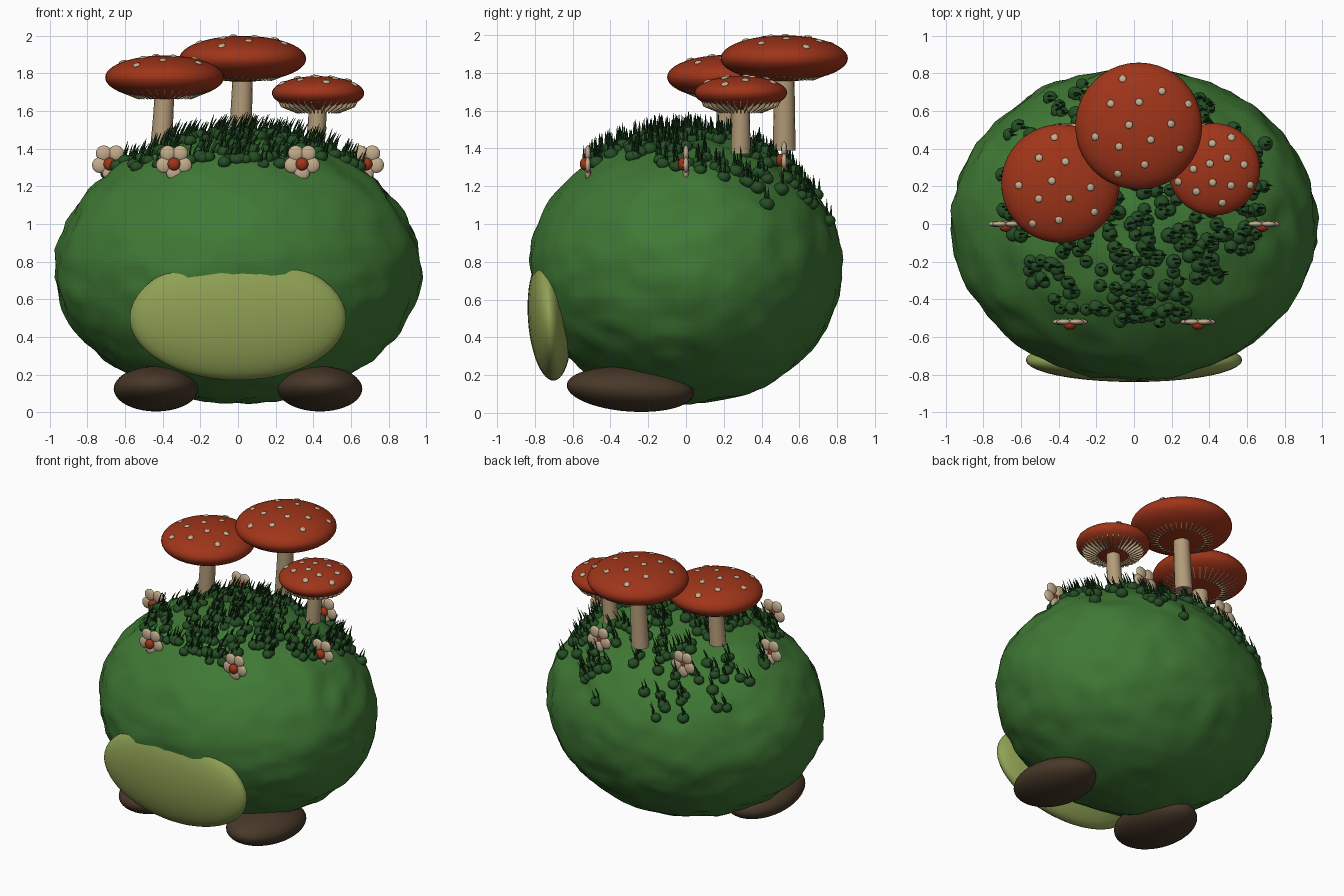
import bpy, bmesh, math, random
from math import sin, cos, pi, sqrt
from mathutils import Matrix, Vector, noise

random.seed(4)
if "Cube" in bpy.data.objects:
    bpy.data.objects.remove(bpy.data.objects["Cube"])


def material(name, rgb):
    m = bpy.data.materials.new(name)
    m.use_nodes = True
    m.diffuse_color = (*rgb, 1)
    m.node_tree.nodes["Principled BSDF"].inputs["Base Color"].default_value = (*rgb, 1)
    return m


MOSS = material("moss green", (0.05, 0.19, 0.035))
BELLY = material("pale green", (0.28, 0.36, 0.09))
BROWN = material("dark brown", (0.065, 0.04, 0.022))
RED = material("cap red", (0.35, 0.035, 0.01))
CREAM = material("stem cream", (0.45, 0.33, 0.19))
PETAL = material("petal cream", (0.55, 0.42, 0.27))
LEAF = material("leaf green", (0.018, 0.075, 0.018))
GRASS = material("grass green", (0.008, 0.04, 0.008))


def finish(bm, name, mat):
    mesh = bpy.data.meshes.new(name)
    bmesh.ops.recalc_face_normals(bm, faces=bm.faces[:])
    bm.to_mesh(mesh)
    bm.free()
    mesh.materials.append(mat)
    mesh.shade_smooth()
    ob = bpy.data.objects.new(name, mesh)
    bpy.context.collection.objects.link(ob)
    return ob


def add_ball(bm, loc, size, rot=Matrix(), seg=12, rings=8):
    m = Matrix.Translation(loc) @ rot @ Matrix.Diagonal((*size, 1))
    bmesh.ops.create_uvsphere(bm, u_segments=seg, v_segments=rings, radius=1, matrix=m)


def add_tube(bm, path, radii, sides):
    """Capped tube of horizontal rings along a mostly upright path."""
    rings = []
    for p, r in zip(path, radii):
        rings.append([bm.verts.new(Vector(p) + Vector((cos(a) * r, sin(a) * r, 0)))
                      for a in (2 * pi * i / sides for i in range(sides))])
    for a, b in zip(rings, rings[1:]):
        for i in range(sides):
            j = (i + 1) % sides
            bm.faces.new((a[i], a[j], b[j], b[i]))
    bm.faces.new(rings[0])
    bm.faces.new(rings[-1])


def ellipsoid(name, mat, loc, size, rot=Matrix()):
    bm = bmesh.new()
    add_ball(bm, loc, size, rot, 40, 24)
    return finish(bm, name, mat)


# Lumpy body
CENTRE, RADII = Vector((0, 0, 0.765)), Vector((0.97, 0.825, 0.715))
bm = bmesh.new()
bmesh.ops.create_icosphere(bm, subdivisions=5, radius=1)
for v in bm.verts:
    bump = 1 + 0.024 * noise.noise(v.co * 7) + 0.012 * noise.noise(v.co * 3)
    v.co = CENTRE + v.co * RADII * bump
finish(bm, "body", MOSS)


def ground(x, y):
    """Height of the body's top surface."""
    d = 1 - (x / RADII.x) ** 2 - (y / RADII.y) ** 2
    return CENTRE.z + RADII.z * sqrt(max(d, 0))


# Belly and feet
ellipsoid("belly", BELLY, (0, -0.722, 0.5), (0.575, 0.115, 0.33),
          Matrix.Rotation(math.radians(4), 4, 'X'))
for side, label in ((1, "left"), (-1, "right")):
    ellipsoid(label + "_foot", BROWN, (side * 0.435, -0.295, 0.125), (0.225, 0.337, 0.118),
              Matrix.Rotation(math.radians(-4), 4, 'X'))


# Mushrooms
def mushroom(label, x, y, rim, radius, half, base, stem_r, gill_drop):
    ellipsoid(label + "_cap", RED, (x, y, rim), (radius, radius, half))
    # stem with a gentle bend
    bm = bmesh.new()
    n = 6
    path = [(x - 0.02 + 0.02 * sin(pi * i / n / 2), y, base + (rim - base) * i / n)
            for i in range(n + 1)]
    add_tube(bm, path, [stem_r * (1 - 0.02 * i) for i in range(n + 1)], 16)
    ob = finish(bm, label + "_stem", CREAM)
    ob.data.set_sharp_from_angle(angle=math.radians(40))
    # pale spots
    bm = bmesh.new()
    for i in range(13):
        f = 0.88 * sqrt((i + 0.4) / 13)
        a = i * 2.4 + radius * 9
        up = half * sqrt(1 - f * f)
        normal = Vector((f * cos(a) / radius, f * sin(a) / radius, up / half ** 2))
        rot = normal.to_track_quat('Z', 'Y').to_matrix().to_4x4()
        add_ball(bm, (x + f * radius * cos(a), y + f * radius * sin(a), rim + up),
                 (0.021, 0.021, 0.009), rot, 10, 6)
    finish(bm, label + "_spots", PETAL)
    # radial gill blades under the cap
    bm = bmesh.new()
    for i in range(36):
        out = Vector((cos(2 * pi * i / 36), sin(2 * pi * i / 36), 0))
        side = Vector((-out.y, out.x, 0)) * 0.003
        profile = ((0.93, -0.01), (0.8, -0.55 * half - gill_drop),
                   (0.45, -0.93 * half - gill_drop), (0.4, -0.5 * half))
        quads = [[bm.verts.new(Vector((x, y, rim + z)) + out * radius * f + side * s)
                  for f, z in profile] for s in (-1, 1)]
        for q in quads:
            bm.faces.new(q)
        for k in range(4):
            m = (k + 1) % 4
            bm.faces.new((quads[0][k], quads[0][m], quads[1][m], quads[1][k]))
    ob = finish(bm, label + "_gills", CREAM)
    ob.data.shade_flat()


mushroom("large_mushroom", 0.025, 0.52, 1.877, 0.337, 0.122, 1.39, 0.06, 0.005)
mushroom("middle_mushroom", -0.39, 0.215, 1.778, 0.315, 0.117, 1.4, 0.057, 0.007)
mushroom("small_mushroom", 0.425, 0.29, 1.695, 0.245, 0.09, 1.37, 0.052, 0.025)

# Leafy balls and curved grass blades over the crown
leaves, blades = bmesh.new(), bmesh.new()
count = 0
while count < 270:
    x, y = random.uniform(-0.8, 0.8), random.uniform(-0.53, 0.76)
    z = ground(x, y)
    lowest = 1.29 if y < 0 else 1.29 - 0.28 * min(y / 0.6, 1)
    if z < lowest or (x / 0.82) ** 2 + ((y - 0.08) / 0.7) ** 2 > 1:
        continue
    # leave a sparse back half and small clearings
    if noise.noise((x * 3, y * 3, 5)) < -0.22 or (y > 0.1 and random.random() < 0.35):
        continue
    count += 1
    r = random.uniform(0.032, 0.043)
    add_ball(leaves, (x, y, z + 0.008), (r, r, r * 0.85), Matrix(), 10, 7)
    for k in range(2):
        bx, by = x + random.uniform(-0.02, 0.02), y + random.uniform(-0.02, 0.02)
        tall, lean = random.uniform(0.07, 0.11), random.uniform(0.015, 0.045)
        add_tube(blades, [(bx + lean * t * t, by, z + 0.01 + tall * t) for t in (0, 0.5, 1)],
                 (0.007, 0.006, 0.001), 5)
finish(leaves, "crown_leaves", LEAF)
finish(blades, "crown_grass", GRASS)

# Ring of six flowers
for i in range(6):
    a = pi * i / 3
    x, y = 0.68 * cos(a), 0.6 * sin(a)
    z = 1.35 if y > 0.1 else 1.33
    bm = bmesh.new()
    for k in range(5):
        b = math.radians(54 + 72 * k)
        add_ball(bm, (x + 0.056 * cos(b), y, z + 0.056 * sin(b)), (0.042, 0.016, 0.042))
    finish(bm, f"flower_petals_{i + 1}", PETAL)
    bm = bmesh.new()
    add_ball(bm, (x, y - 0.018, z - 0.012), (0.034, 0.024, 0.034))
    finish(bm, f"flower_centre_{i + 1}", RED)
